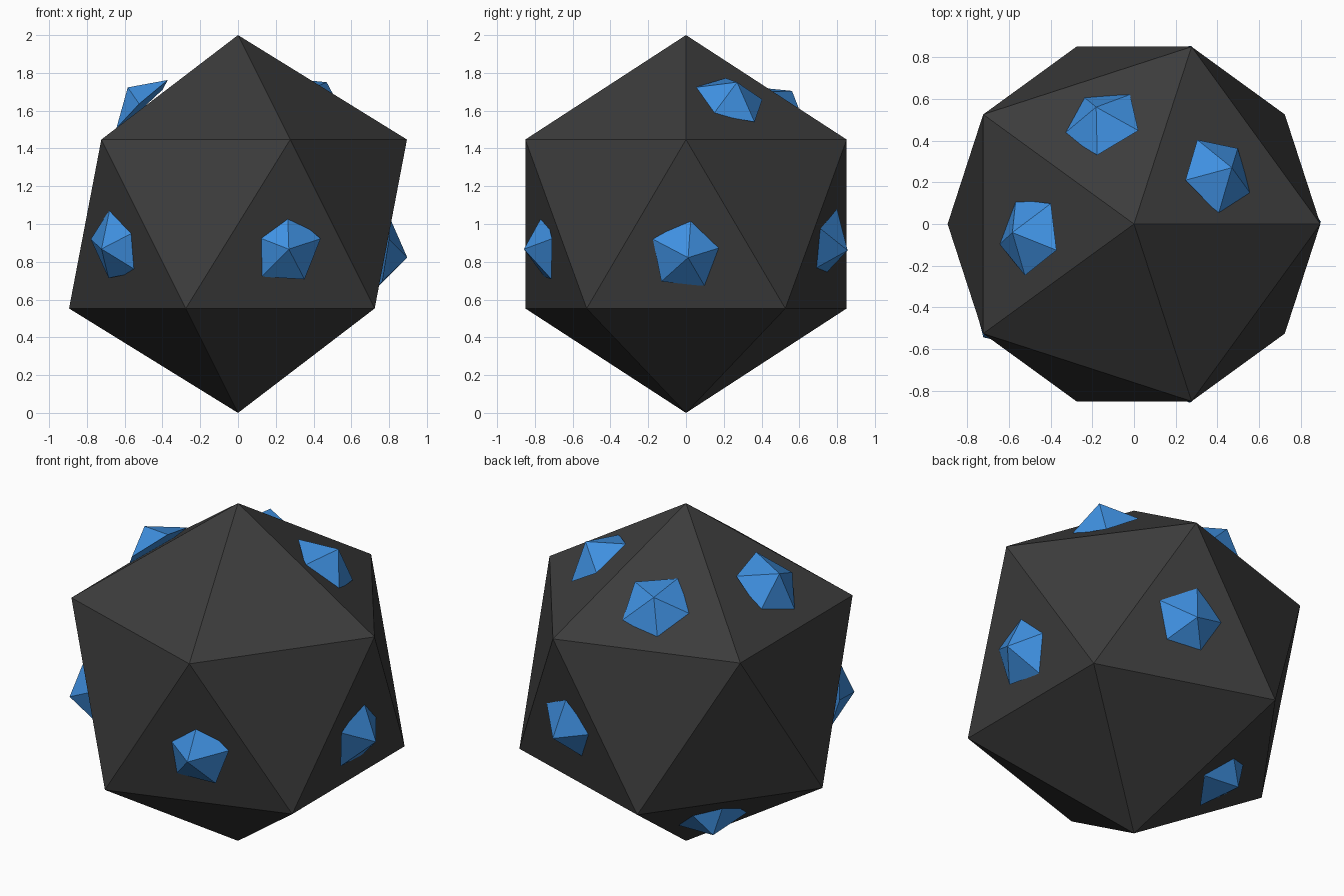
import bpy
import math
from mathutils import Vector

if "Cube" in bpy.data.objects:
    bpy.data.objects.remove(bpy.data.objects["Cube"])


def material(name, rgb):
    m = bpy.data.materials.new(name)
    m.diffuse_color = (*rgb, 1)
    m.use_nodes = True
    m.node_tree.nodes["Principled BSDF"].inputs["Base Color"].default_value = m.diffuse_color
    return m


dark = material("dark_stone", (0.045, 0.045, 0.045))
blue = material("blue_crystal", (0.05, 0.28, 0.75))

# Main body: a plain icosahedron
bpy.ops.mesh.primitive_ico_sphere_add(subdivisions=1, radius=1, location=(0, 0, 1))
body = bpy.context.object
body.name = "body"
body.data.materials.append(dark)

RADIUS, HEIGHT = 0.197, 0.122


def crystal(name, base, tip, toward):
    """Five-sided pyramid from base centre to tip, one corner pointing toward."""
    base, tip = Vector(base), Vector(tip)
    axis = (tip - base).normalized()
    u = Vector(toward)
    u = (u - axis * u.dot(axis)).normalized()
    v = axis.cross(u)
    verts = []
    for i in range(5):
        a = math.tau * i / 5
        verts.append(base + RADIUS * (math.cos(a) * u + math.sin(a) * v))
    verts.append(base + axis * HEIGHT)
    faces = [(i, (i + 1) % 5, 5) for i in range(5)] + [(4, 3, 2, 1, 0)]
    mesh = bpy.data.meshes.new(name)
    mesh.from_pydata(verts, [], faces)
    mesh.materials.append(blue)
    bpy.context.collection.objects.link(bpy.data.objects.new(name, mesh))


# Crystals: base centre, tip, direction of one corner
crystals = {
    "upper_left_crystal": ((-.501, -.051, 1.634), (-.59, -.04, 1.73), (.142, -.079, .126)),
    "upper_back_crystal": ((-.151, .488, 1.612), (-.182, .562, 1.706), (-.026, -.16, .117)),
    "upper_right_crystal": ((.403, .234, 1.655), (.469, .27, 1.75), (-.164, -.026, .117)),
    "right_crystal": ((.776, .003, .84), (.896, .011, .822), (.03, .023, .19)),
    "back_crystal": ((.239, .743, .892), (.273, .853, .861), (.171, -.03, .081)),
    "left_crystal": ((-.638, -.458, .886), (-.722, -.543, .868), (-.035, 0, .17)),
    "front_crystal": ((.249, -.738, .873), (.268, -.852, .867), (.011, -.007, .161)),
    "lower_back_crystal": ((-.366, .292, .365), (-.43, .36, .287), (-.126, .043, .141)),
}
for name, (base, tip, toward) in crystals.items():
    crystal(name, base, tip, toward)
